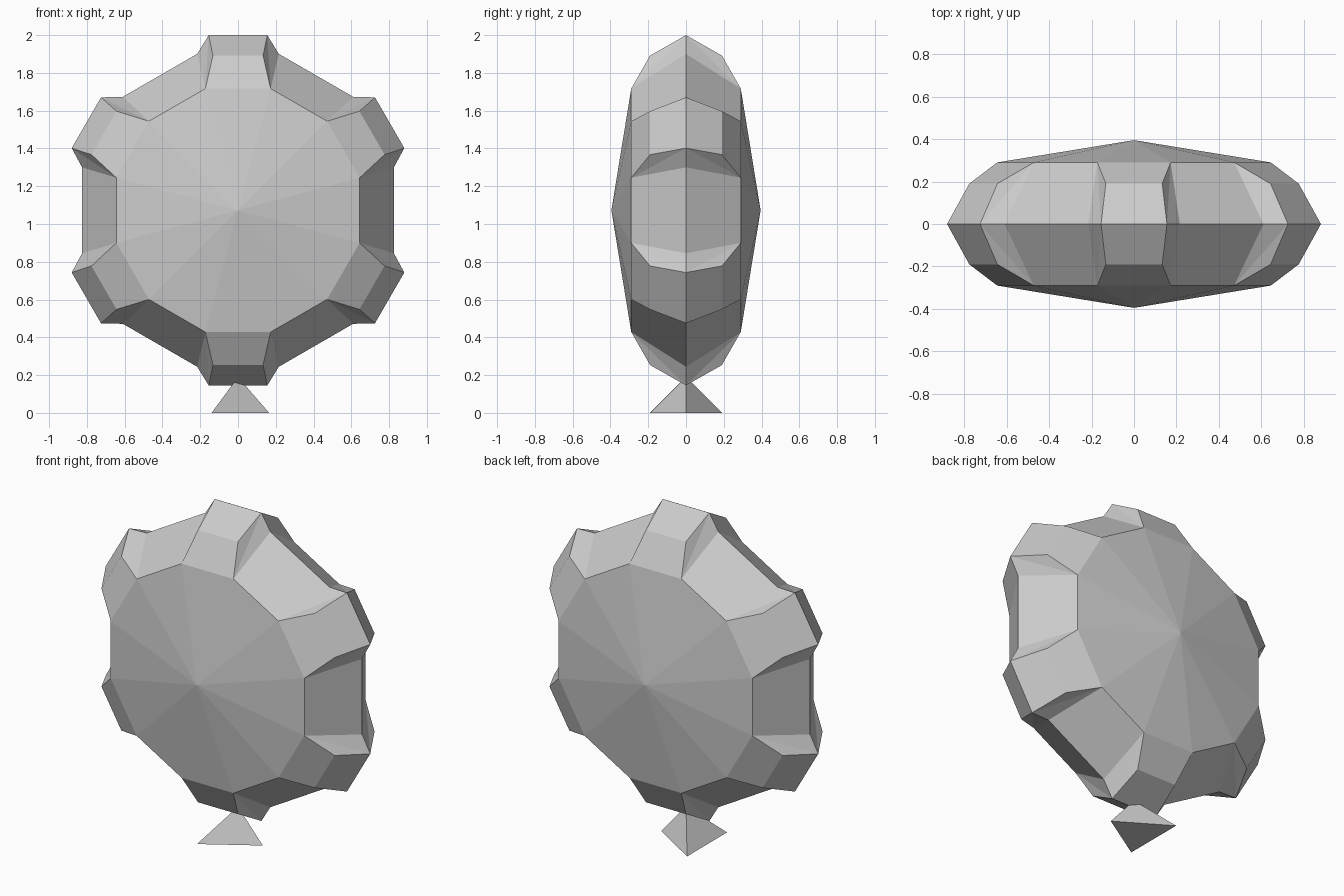
import bpy, bmesh
from math import sin, cos, radians

cube = bpy.data.objects.get("Cube")
if cube:
    bpy.data.objects.remove(cube, do_unlink=True)

CENTRE = 1.0725

grey = bpy.data.materials.new("light_grey")
grey.use_nodes = True
colour = (0.6, 0.6, 0.6, 1)
grey.diffuse_color = colour
grey.node_tree.nodes["Principled BSDF"].inputs["Base Color"].default_value = colour


def finish(bm, name):
    """Turn a bmesh into a flat shaded object."""
    bmesh.ops.recalc_face_normals(bm, faces=bm.faces)
    mesh = bpy.data.meshes.new(name)
    bm.to_mesh(mesh)
    bm.free()
    mesh.materials.append(grey)
    obj = bpy.data.objects.new(name, mesh)
    bpy.context.collection.objects.link(obj)
    return obj


def ring(bm, radius, y, spread):
    """Six pairs of points, each pair straddling one tooth."""
    angles = [a + s * spread for a in range(0, 360, 60) for s in (-1, 1)]
    return [bm.verts.new((radius * sin(radians(a)), y, CENTRE + radius * cos(radians(a))))
            for a in angles]


# Toothed wheel: domed faces, six teeth, sloped gaps between them
bm = bmesh.new()
crest = ring(bm, 0.94, 0, 9.5)
valley = ring(bm, 0.856, 0, 14.6)
for side in (-1, 1):
    rim = ring(bm, 0.667, side * 0.29, 15)
    shoulder = ring(bm, 0.83, side * 0.19, 9.2)
    hub = bm.verts.new((0, side * 0.395, CENTRE))
    for i in range(12):
        j = (i + 1) % 12
        bm.faces.new((hub, rim[i], rim[j]))
        # Tooth side wall
        bm.faces.new((rim[i], shoulder[i], crest[i]))
        bm.faces.new((rim[i], crest[i], valley[i]))
        if i % 2 == 0:
            # Tooth outer faces
            bm.faces.new((rim[i], rim[j], shoulder[j], shoulder[i]))
            bm.faces.new((shoulder[i], shoulder[j], crest[j], crest[i]))
        else:
            # Gap floor
            bm.faces.new((rim[i], rim[j], valley[j], valley[i]))
finish(bm, "toothed_wheel")

# Three sided pointed foot
bm = bmesh.new()
base = [bm.verts.new(p) for p in ((0.165, 0, 0), (-0.14, 0.19, 0), (-0.14, -0.19, 0))]
tip = bm.verts.new((0, 0, 0.19))
bm.faces.new(base)
for i in range(3):
    bm.faces.new((base[i], base[(i + 1) % 3], tip))
finish(bm, "pointed_foot")
